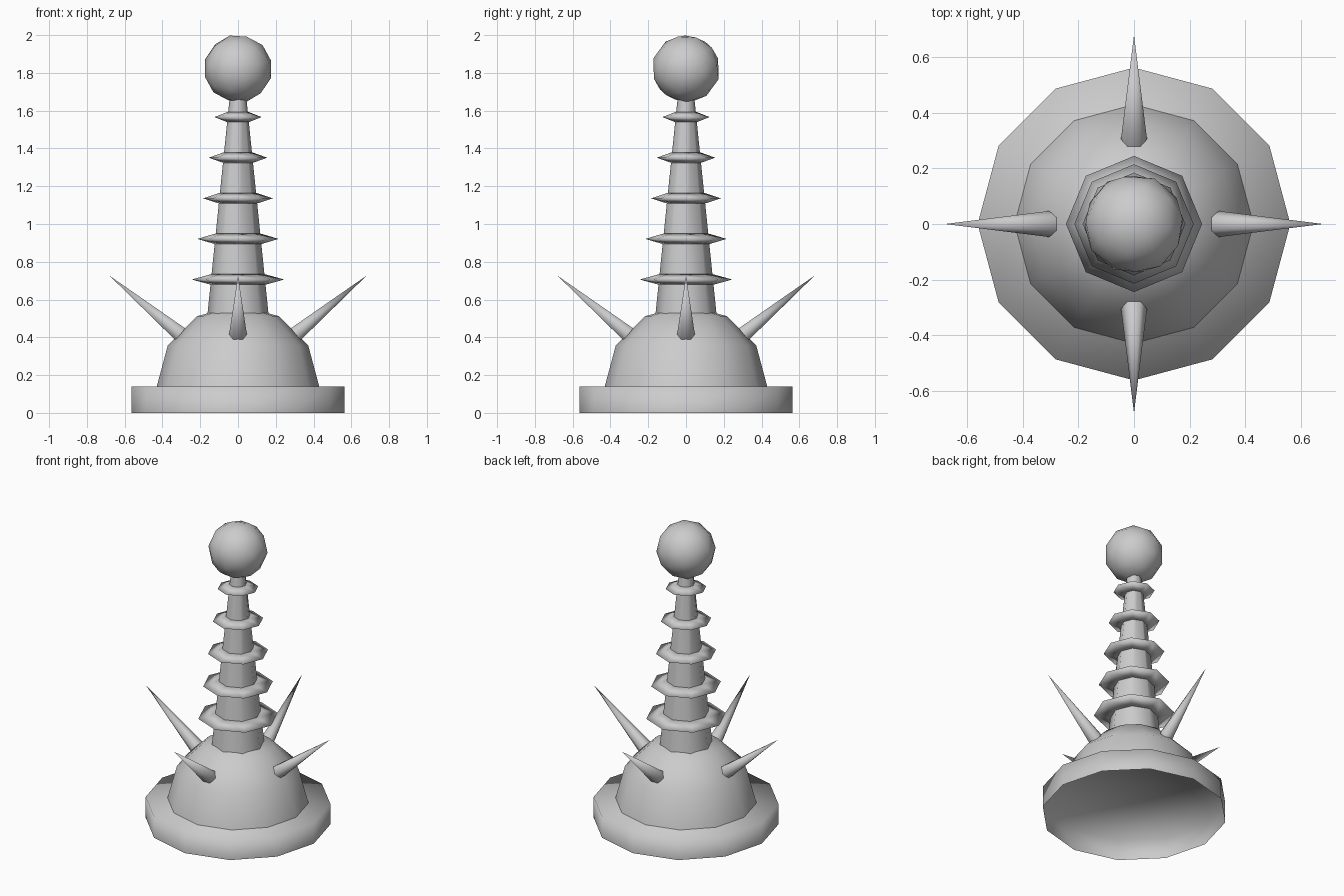
import bpy, bmesh, math
from mathutils import Vector, Matrix, Euler

if "Cube" in bpy.data.objects:
    bpy.data.objects.remove(bpy.data.objects["Cube"])


def finish(name, bm):
    """Turn a bmesh into a smooth shaded object."""
    bmesh.ops.recalc_face_normals(bm, faces=bm.faces)
    for f in bm.faces:
        f.smooth = True
    me = bpy.data.meshes.new(name)
    bm.to_mesh(me)
    bm.free()
    ob = bpy.data.objects.new(name, me)
    bpy.context.collection.objects.link(ob)
    return ob


def lathe(name, profile, sides, closed=False, start=0.0):
    """Revolve (radius, z) points; radius 0 makes a pole, ends stay open."""
    bm = bmesh.new()
    rings = []
    for r, z in profile:
        if r == 0:
            rings.append([bm.verts.new((0, 0, z))] * sides)
        else:
            angles = [start + 2 * math.pi * i / sides for i in range(sides)]
            rings.append([bm.verts.new((r * math.cos(a), r * math.sin(a), z)) for a in angles])
    pairs = list(zip(rings, rings[1:]))
    if closed:
        pairs.append((rings[-1], rings[0]))
    for a, b in pairs:
        for i in range(sides):
            j = (i + 1) % sides
            bm.faces.new(list(dict.fromkeys((a[i], a[j], b[j], b[i]))))
    return finish(name, bm)


# Hollow plinth and dome, one continuous shell open underneath
dome = [(0.43 * math.cos(math.radians(a)), 0.14 + 0.43 * math.sin(math.radians(a)))
        for a in (0, 30, 60)]
lathe("base", [(0.563, 0), (0.563, 0.14), (0, 0.14)], 12)
lathe("dome", dome + [(0, 0.57)], 12)


# Tapered stem with pointed collars
def stem_radius(z):
    return 0.162 - 0.116 * (z - 0.52) / 1.13


lathe("stem", [(stem_radius(0.5), 0.5), (stem_radius(1.7), 1.7)], 8)
for i in range(5):
    z = 0.706 + 0.215 * i
    inner = stem_radius(z)
    lathe(f"collar_{i + 1}", [(inner, z + 0.028), (0.245 - 0.03 * i, z),
                              (inner, z - 0.028), (inner - 0.03, z)], 8, closed=True)

# Ball on top
bm = bmesh.new()
turn = Euler((0.3, 0.2, 0.25)).to_matrix().to_4x4()
bmesh.ops.create_icosphere(bm, subdivisions=2, radius=0.181,
                           matrix=Matrix.Translation((0, 0, 1.822)) @ turn)
finish("ball", bm)

# Four six-sided spikes pointing outward and up
foot, tip = Vector((0.305, 0, 0.416)), Vector((0.68, 0, 0.726))
axis = tip - foot
tilt = Matrix.Rotation(math.atan2(axis.x, axis.z), 4, 'Y')
for k in range(4):
    ob = lathe(f"spike_{k + 1}", [(0.047, 0), (0, axis.length)], 6, start=math.pi / 6)
    ob.data.transform(Matrix.Rotation(k * math.pi / 2, 4, 'Z') @ Matrix.Translation(foot) @ tilt)
